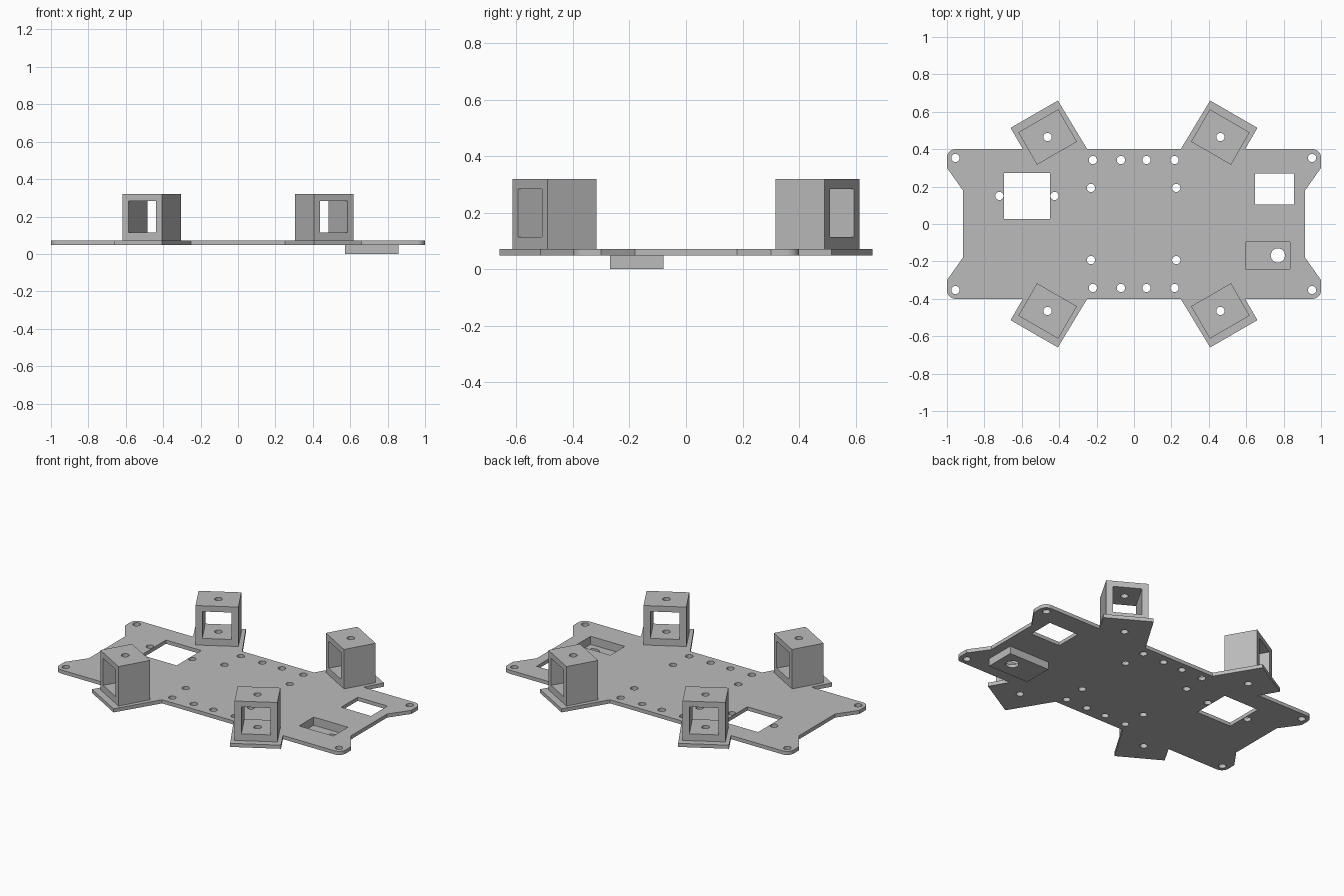
import bpy, bmesh, math
from mathutils import Matrix, Vector

cube = bpy.data.objects.get("Cube")
if cube:
    bpy.data.objects.remove(cube, do_unlink=True)

# Single plastic colour
grey = bpy.data.materials.new("plain_grey")
grey.use_nodes = True
colour = (0.5, 0.5, 0.5, 1)
grey.diffuse_color = colour
grey.node_tree.nodes["Principled BSDF"].inputs["Base Color"].default_value = colour

BOTTOM, TOP, HOLE = 0.048, 0.071, 0.022


def add_box(bm, x, y, z):
    """Box from three (low, high) ranges."""
    size = [r[1] - r[0] for r in (x, y, z)]
    mid = Vector([(r[0] + r[1]) / 2 for r in (x, y, z)])
    bmesh.ops.create_cube(bm, size=1, matrix=Matrix.Translation(mid) @ Matrix.Diagonal((*size, 1)))


def add_drill(bm, x, y, radius=HOLE):
    bmesh.ops.create_cone(bm, cap_ends=True, segments=24, radius1=radius, radius2=radius,
                          depth=1, matrix=Matrix.Translation((x, y, 0)))


def make_object(name, bm):
    bmesh.ops.recalc_face_normals(bm, faces=bm.faces)
    mesh = bpy.data.meshes.new(name)
    bm.to_mesh(mesh)
    bm.free()
    mesh.materials.append(grey)
    ob = bpy.data.objects.new(name, mesh)
    bpy.context.collection.objects.link(ob)
    return ob


def cut(ob, *cutters):
    """Subtract each cutter, bake the result and remove the cutters."""
    for bm in cutters:
        tool = make_object("cutter", bm)
        tool.hide_render = True
        mod = ob.modifiers.new("cut", 'BOOLEAN')
        mod.operation, mod.solver, mod.object = 'DIFFERENCE', 'EXACT', tool
        bpy.context.view_layer.update()
        baked = bpy.data.meshes.new_from_object(ob.evaluated_get(bpy.context.evaluated_depsgraph_get()))
        ob.modifiers.clear()
        ob.data = baked
        bpy.data.objects.remove(tool, do_unlink=True)


# Base plate outline: one quarter, mirrored to all four
quarter = [(0.25, 0.4), (0.407, 0.66), (0.66, 0.514), (0.594, 0.4)]
for i in range(9):
    a = math.radians(90 - i * 90 / 8)
    quarter.append((0.955 + 0.045 * math.cos(a), 0.355 + 0.045 * math.sin(a)))
quarter += [(1, 0.3), (0.915, 0.18)]
half = quarter + [(x, -y) for x, y in reversed(quarter)]
outline = half + [(-x, y) for x, y in reversed(half)]

bm = bmesh.new()
face = bm.faces.new([bm.verts.new((x, y, BOTTOM)) for x, y in outline])
new = bmesh.ops.extrude_face_region(bm, geom=[face])["geom"]
bmesh.ops.translate(bm, vec=(0, 0, TOP - BOTTOM),
                    verts=[v for v in new if isinstance(v, bmesh.types.BMVert)])
plate = make_object("base_plate", bm)

# Screw holes and cable windows in the plate
ARM = (0.462, 0.465)
drills = bmesh.new()
for s in (1, -1):
    for x in (-0.22, -0.07, 0.067, 0.217):
        add_drill(drills, x, 0.342 * s)
    for x in (-0.23, 0.226):
        add_drill(drills, x, 0.193 * s)
    for x in (-0.955, 0.952, -ARM[0], ARM[0]):
        add_drill(drills, x, (0.353 if abs(x) > 0.9 else ARM[1]) * s)
for x in (-0.72, -0.425):
    add_drill(drills, x, 0.15)
windows = bmesh.new()
add_box(windows, (-0.695, -0.448), (0.028, 0.274), (0, 0.2))
add_box(windows, (0.647, 0.855), (0.105, 0.27), (0, 0.2))


def recess():
    b = bmesh.new()
    add_box(b, (0.595, 0.834), (-0.24, -0.095), (0.02, 0.2))
    return b


cut(plate, drills, windows, recess())

# Recessed tray under the plate, with a round opening in its floor
bm = bmesh.new()
add_box(bm, (0.572, 0.857), (-0.268, -0.08), (0, BOTTOM))
tray = make_object("switch_tray", bm)
opening = bmesh.new()
add_drill(opening, 0.769, -0.168, 0.038)
cut(tray, recess(), opening)

# Hollow motor brackets, open along each arm
parts = [plate, tray]
for sx, side in ((1, "left"), (-1, "right")):
    for sy, end in ((1, "back"), (-1, "front")):
        bm = bmesh.new()
        add_box(bm, (-0.1, 0.1), (-0.123, 0.123), (TOP, 0.32))
        bracket = make_object(f"{end}_{side}_bracket", bm)
        tunnel, bore = bmesh.new(), bmesh.new()
        add_box(tunnel, (-0.3, 0.3), (-0.084, 0.084), (0.114, 0.284))
        add_drill(bore, 0, 0)
        cut(bracket, tunnel, bore)
        bracket.location = (ARM[0] * sx, ARM[1] * sy, 0)
        bracket.rotation_euler.z = math.atan2(math.sin(math.radians(60)) * sy, 0.5 * sx)
        parts.append(bracket)

# Smooth the round bores, keep the edges crisp
bpy.ops.object.select_all(action='DESELECT')
for ob in parts:
    ob.select_set(True)
bpy.context.view_layer.objects.active = plate
bpy.ops.object.shade_smooth_by_angle(angle=math.radians(30))
